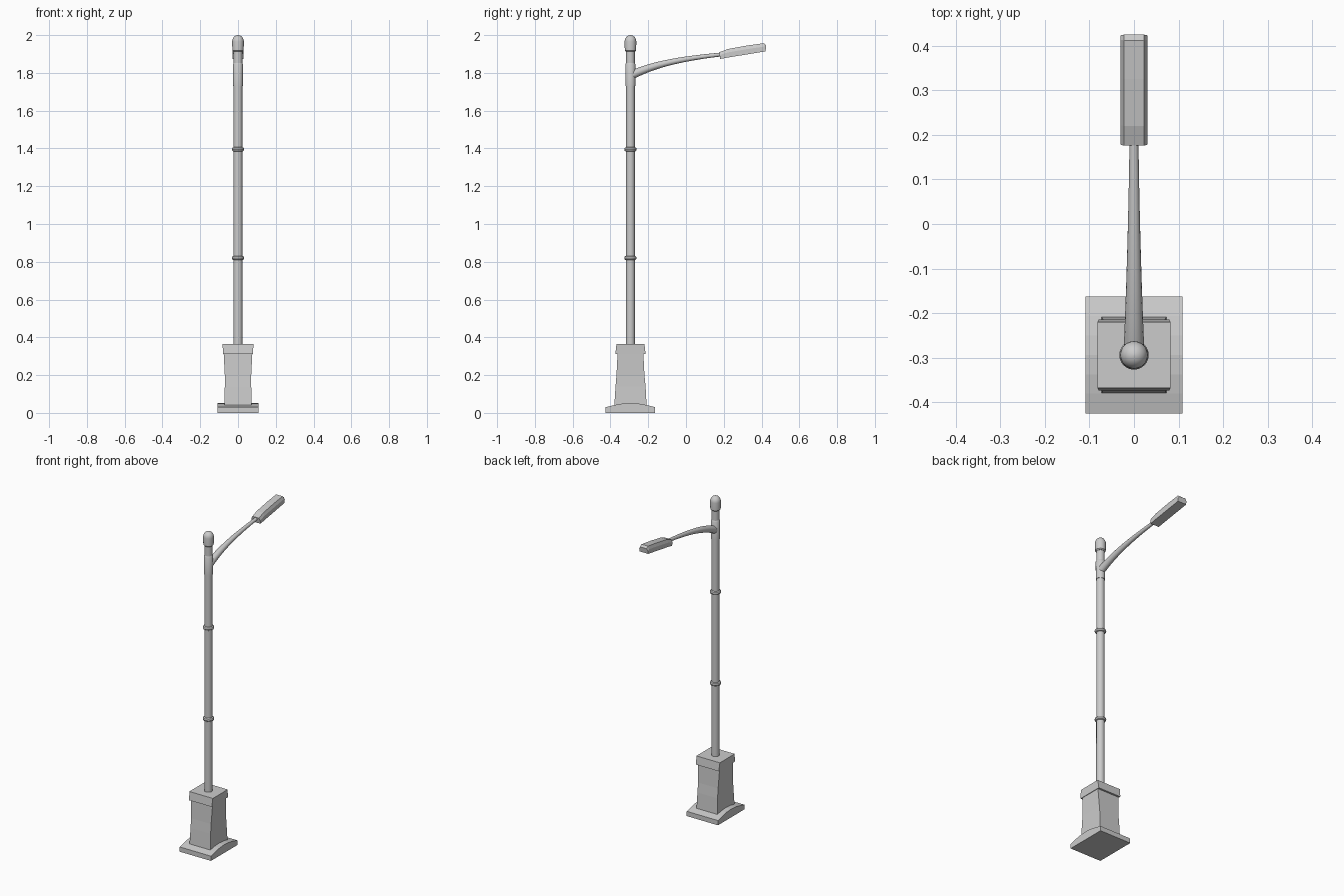
import bpy, bmesh, math
from mathutils import Vector

if "Cube" in bpy.data.objects:
    bpy.data.objects.remove(bpy.data.objects["Cube"])

PY = -0.294  # pole centre line in y


def loft(name, rings, smooth=False):
    """Skin a list of equal-length rings and cap both ends."""
    bm = bmesh.new()
    loops = [[bm.verts.new(p) for p in ring] for ring in rings]
    n = len(loops[0])
    for a, b in zip(loops, loops[1:]):
        for i in range(n):
            j = (i + 1) % n
            bm.faces.new((a[i], a[j], b[j], b[i]))
    bm.faces.new(loops[0][::-1])
    bm.faces.new(loops[-1])
    bmesh.ops.recalc_face_normals(bm, faces=bm.faces)
    me = bpy.data.meshes.new(name)
    bm.to_mesh(me)
    bm.free()
    ob = bpy.data.objects.new(name, me)
    bpy.context.collection.objects.link(ob)
    if smooth:
        me.shade_smooth()
        me.set_sharp_from_angle(angle=math.radians(35))
    return ob


def circle(centre, r, tilt=0.0, n=24):
    """Ring facing up z, tilted towards +y by the given angle."""
    u, v = Vector((1, 0, 0)), Vector((0, math.cos(tilt), -math.sin(tilt)))
    return [Vector(centre) + r * (math.cos(t) * u + math.sin(t) * v)
            for t in (2 * math.pi * i / n for i in range(n))]


def lathe(name, profile):
    return loft(name, [circle((0, PY, z), r) for r, z in profile], True)


def rect(hx, y0, y1, z):
    return [(-hx, y0, z), (hx, y0, z), (hx, y1, z), (-hx, y1, z)]


# Foot plate: arched side profile, extruded across x
plate = [(-0.425, 0), (-0.163, 0), (-0.163, 0.030), (-0.207, 0.041),
         (-0.25, 0.049), (PY, 0.052), (-0.338, 0.049), (-0.381, 0.041), (-0.425, 0.030)]
loft("foot_plate", [[(x, y, z) for y, z in plate] for x in (-0.109, 0.109)])

# Waisted pedestal and its flared cap
loft("pedestal", [rect(0.073, -0.380, -0.208, 0.03),
                  rect(0.070, -0.373, -0.214, 0.14),
                  rect(0.070, -0.368, -0.220, 0.20),
                  rect(0.076, -0.362, -0.226, 0.32)])
loft("pedestal_cap", [rect(0.079, -0.374, -0.214, 0.313),
                      rect(0.082, -0.368, -0.220, 0.365)])

# Pole, bands, arm sleeve and domed top
lathe("pole", [(0.024, 0.35), (0.023, 1.93)])
for i, z in enumerate((0.82, 1.395)):
    lathe(f"pole_band_{i + 1}", [(0.023, z - 0.012), (0.030, z - 0.008), (0.033, z),
                                 (0.030, z + 0.008), (0.023, z + 0.012)])
lathe("arm_sleeve", [(0.026, 1.73), (0.027, 1.845), (0.023, 1.852)])
dome = [(0.031 * math.cos(a), 1.966 + 0.034 * math.sin(a))
        for a in (math.radians(d) for d in (0, 15, 30, 45, 60, 75, 88))]
lathe("top_dome", [(0.024, 1.912), (0.030, 1.918)] + dome)

# Curved tapering arm along a cubic bezier
p = [Vector(q) for q in ((0, -0.30, 1.782), (0, -0.17, 1.85), (0, 0.0, 1.878), (0, 0.20, 1.899))]
rings = []
for k in range(15):
    t = k / 14
    s = 1 - t
    c = s**3 * p[0] + 3 * s * s * t * p[1] + 3 * s * t * t * p[2] + t**3 * p[3]
    d = s * s * (p[1] - p[0]) + 2 * s * t * (p[2] - p[1]) + t * t * (p[3] - p[2])
    rings.append(circle(c, 0.010 + 0.014 * s**1.3, math.atan2(d.y, d.z), 16))
loft("arm", rings, True)


# Lamp head: chamfered section swept along a rising line
def head(y_low, z_low, y_top, z_top, w=0.03):
    def at(x, f):
        return (x, y_low + (y_top - y_low) * f, z_low + (z_top - z_low) * f)
    return [at(-w, 0), at(w, 0), at(w, 0.6), at(w * 0.75, 1), at(-w * 0.75, 1), at(-w, 0.6)]


loft("lamp_head", [head(0.181, 1.874, 0.176, 1.909),
                   head(0.225, 1.882, 0.220, 1.926),
                   head(0.330, 1.899, 0.325, 1.945),
                   head(0.416, 1.913, 0.412, 1.957),
                   head(0.421, 1.914, 0.425, 1.946)])
